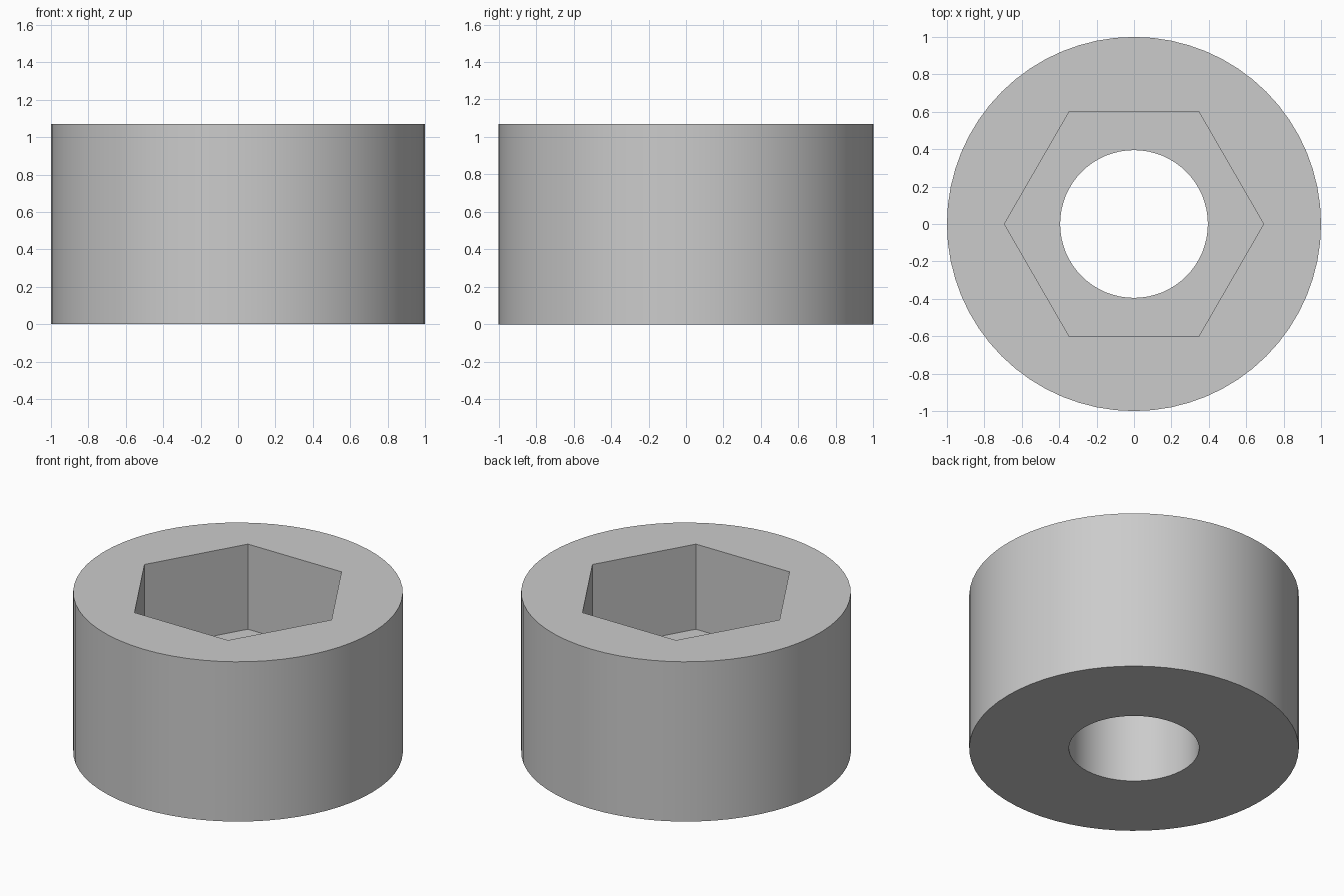
import bpy
import math

default_cube = bpy.data.objects.get("Cube")
if default_cube:
    bpy.data.objects.remove(default_cube, do_unlink=True)

HEIGHT = 1.07
POCKET_FLOOR = 0.50
OVERCUT = 0.2

# Plain grey metal
steel = bpy.data.materials.new("grey_steel")
steel.use_nodes = True
grey = (0.6, 0.6, 0.6, 1)
steel.diffuse_color = grey
steel.node_tree.nodes["Principled BSDF"].inputs["Base Color"].default_value = grey


def prism(name, sides, radius, bottom, top):
    """Upright prism with a corner on the x axis."""
    bpy.ops.mesh.primitive_cylinder_add(
        vertices=sides, radius=radius, depth=top - bottom,
        location=(0, 0, (bottom + top) / 2), rotation=(0, 0, math.pi / 2))
    obj = bpy.context.object
    obj.name = name
    bpy.ops.object.transform_apply(location=True, rotation=True, scale=True)
    obj.data.materials.append(steel)
    return obj


def cut(target, cutter):
    """Subtract the cutter from the target and discard it."""
    cutter.hide_render = True
    mod = target.modifiers.new(cutter.name, 'BOOLEAN')
    mod.operation = 'DIFFERENCE'
    mod.solver = 'EXACT'
    mod.object = cutter
    bpy.ops.object.select_all(action='DESELECT')
    target.select_set(True)
    bpy.context.view_layer.objects.active = target
    bpy.ops.object.modifier_apply(modifier=mod.name)
    bpy.data.objects.remove(cutter, do_unlink=True)


# Round collar with a hexagonal socket above a round through bore
collar = prism("socket_collar", 64, 1.0, 0, HEIGHT)
cut(collar, prism("hex_socket", 6, 0.693, POCKET_FLOOR, HEIGHT + OVERCUT))
cut(collar, prism("bore", 64, 0.395, -OVERCUT, HEIGHT + OVERCUT))

# Smooth round walls, crisp rims and socket corners
bpy.ops.object.shade_smooth_by_angle(angle=math.radians(30))
